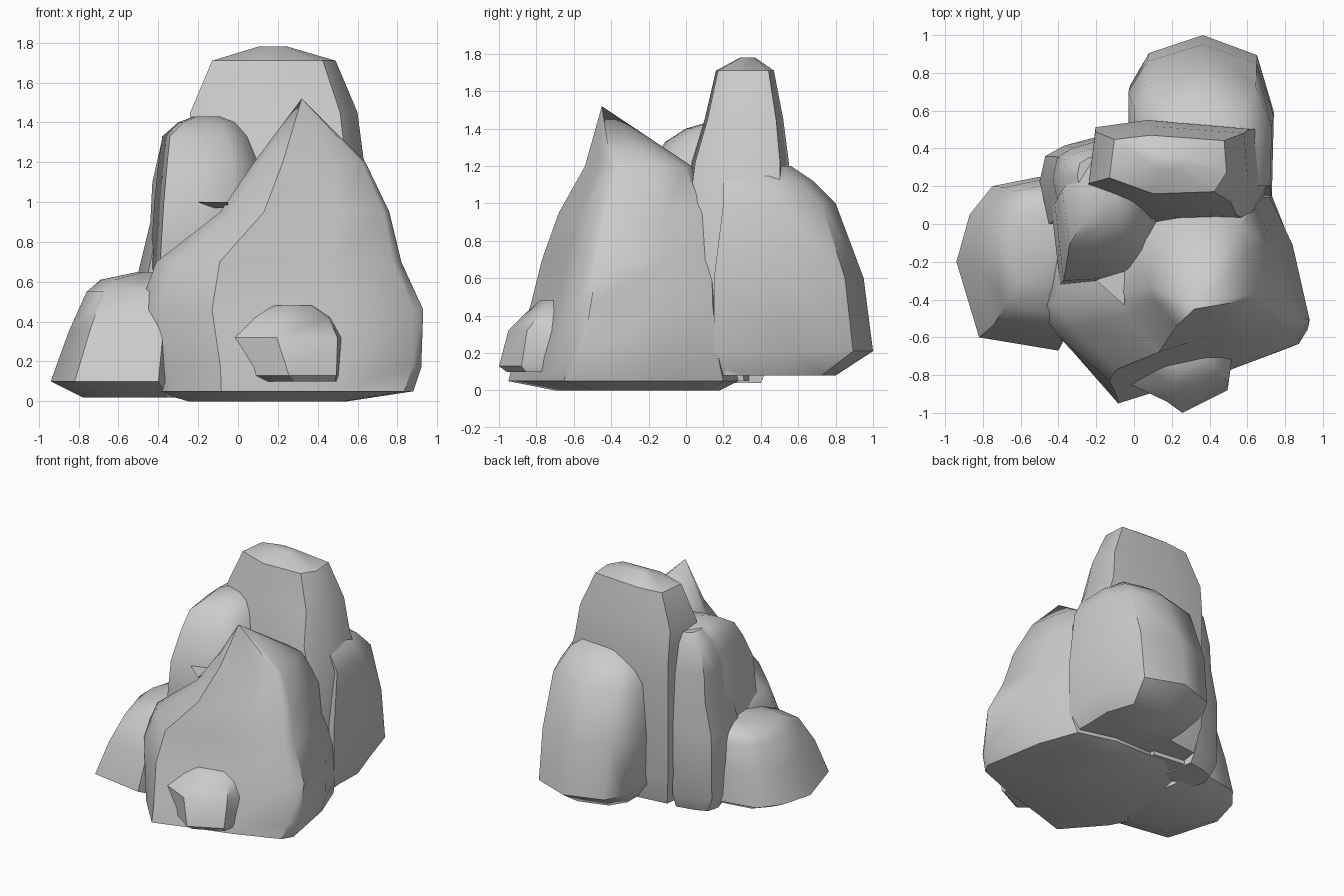
import bpy, bmesh, math


def rock(name, outline, levels, angle=42):
    """Loft a plan outline through levels (z, x0, x1, y0, y1), fitting it to each box."""
    xs, ys = [p[0] for p in outline], [p[1] for p in outline]
    ax, ay = min(xs), min(ys)
    w, d = max(xs) - ax, max(ys) - ay
    n = len(outline)
    bm = bmesh.new()
    rings = []
    for z, x0, x1, y0, y1 in levels:
        rings.append([bm.verts.new((x0 + (x - ax) / w * (x1 - x0),
                                    y0 + (y - ay) / d * (y1 - y0), z))
                      for x, y in outline])
    for a, b in zip(rings, rings[1:]):
        for i in range(n):
            j = (i + 1) % n
            bm.faces.new((a[i], a[j], b[j], b[i]))
    bm.faces.new(rings[0])
    bm.faces.new(rings[-1])
    bmesh.ops.remove_doubles(bm, verts=bm.verts[:], dist=1e-4)
    bmesh.ops.recalc_face_normals(bm, faces=bm.faces[:])
    mesh = bpy.data.meshes.new(name)
    bm.to_mesh(mesh)
    bm.free()
    mesh.shade_smooth()
    mesh.set_sharp_from_angle(angle=math.radians(angle))
    obj = bpy.data.objects.new(name, mesh)
    bpy.context.collection.objects.link(obj)
    return obj


# Large pointed boulder at the front
rock("peaked_front_rock",
     [(-.5, -.5), (-.4, -.67), (-.13, -.95), (.15, -.87), (.5, -.78), (.88, -.65),
      (.93, -.57), (.84, -.1), (.72, .2), (.4, .28), (-.1, .28), (-.45, 0)],
     [(0, -.25, .55, -.7, .18), (.05, -.42, .88, -.95, .28), (.17, -.44, .92, -.92, .25),
      (.46, -.5, .93, -.83, .21), (.7, -.41, .82, -.77, .2), (.95, -.09, .76, -.68, .15),
      (1.2, .08, .64, -.54, .03), (1.52, .32, .32, -.45, -.45)])

# Tallest rock behind it
rock("tall_rock",
     [(-.24, .15), (.12, 0), (.62, .02), (.72, .2), (.7, .5), (.1, .55), (-.2, .51)],
     [(.08, -.2, .68, .05, .5), (.3, -.24, .72, 0, .55), (1.0, -.24, .7, 0, .55),
      (1.22, -.24, .63, .03, .55), (1.45, -.24, .6, .1, .52), (1.71, -.13, .49, .16, .47),
      (1.78, .1, .25, .29, .37)])

# Rounded bulge at the back
rock("back_rock",
     [(-.03, .45), (-.03, .75), (.07, .91), (.36, 1), (.65, .9), (.74, .62),
      (.73, .2), (.1, .2)],
     [(.08, .08, .68, .2, .8), (.21, -.02, .74, .15, 1), (.6, -.03, .74, .15, .95),
      (1.0, 0, .73, .2, .8), (1.12, .08, .67, .2, .68), (1.2, .2, .58, .25, .56)])

# Upright columns on the left, filling the gap to the tall rock
rock("left_column",
     [(-.45, .1), (-.4, -.32), (-.2, -.31), (-.03, -.26), (.04, -.2), (.13, 0),
      (.1, .3), (-.3, .35)],
     [(.05, -.43, .1, -.2, .35), (.7, -.44, .13, -.32, .35), (1.0, -.42, .13, -.3, .35),
      (1.2, -.4, .12, -.2, .35), (1.33, -.38, .06, -.11, .35), (1.4, -.3, 0, 0, .33),
      (1.43, -.22, -.08, .1, .3)])
rock("side_column",
     [(-.5, .25), (-.47, .37), (-.37, .42), (-.2, .46), (-.15, .1), (-.45, .05)],
     [(.04, -.45, -.15, .1, .4), (.15, -.5, -.15, 0, .45), (.65, -.5, -.15, 0, .46),
      (.9, -.44, -.15, .03, .45), (1.1, -.43, -.15, .05, .44), (1.32, -.38, -.15, .1, .41),
      (1.4, -.3, -.15, .15, .37)])

# Low boulder on the left
rock("low_left_rock",
     [(-.94, -.2), (-.82, -.6), (-.4, -.67), (-.2, -.3), (-.3, .25), (-.5, .25),
      (-.75, .2), (-.87, .05)],
     [(.02, -.78, -.2, -.5, .12), (.1, -.94, -.2, -.67, .25), (.35, -.85, -.2, -.6, .24),
      (.55, -.76, -.25, -.48, .21), (.61, -.69, -.25, -.34, .18), (.65, -.5, -.3, -.15, .1)])

# Small stone at the front foot
rock("small_front_stone",
     [(.2, -1), (.5, -.88), (.52, -.7), (0, -.7), (-.06, -.85)],
     [(.1, .1, .5, -.96, -.7), (.13, .05, .51, -1, -.7), (.32, -.07, .52, -.95, -.7),
      (.42, 0, .47, -.85, -.65), (.48, .12, .38, -.78, -.65)])

# Thin shard poking out of the column
rock("shard", [(-.2, -.3), (-.05, -.43), (-.05, -.2)],
     [(.97, -.12, -.05, -.36, -.2), (1.0, -.2, -.05, -.43, -.2)])
